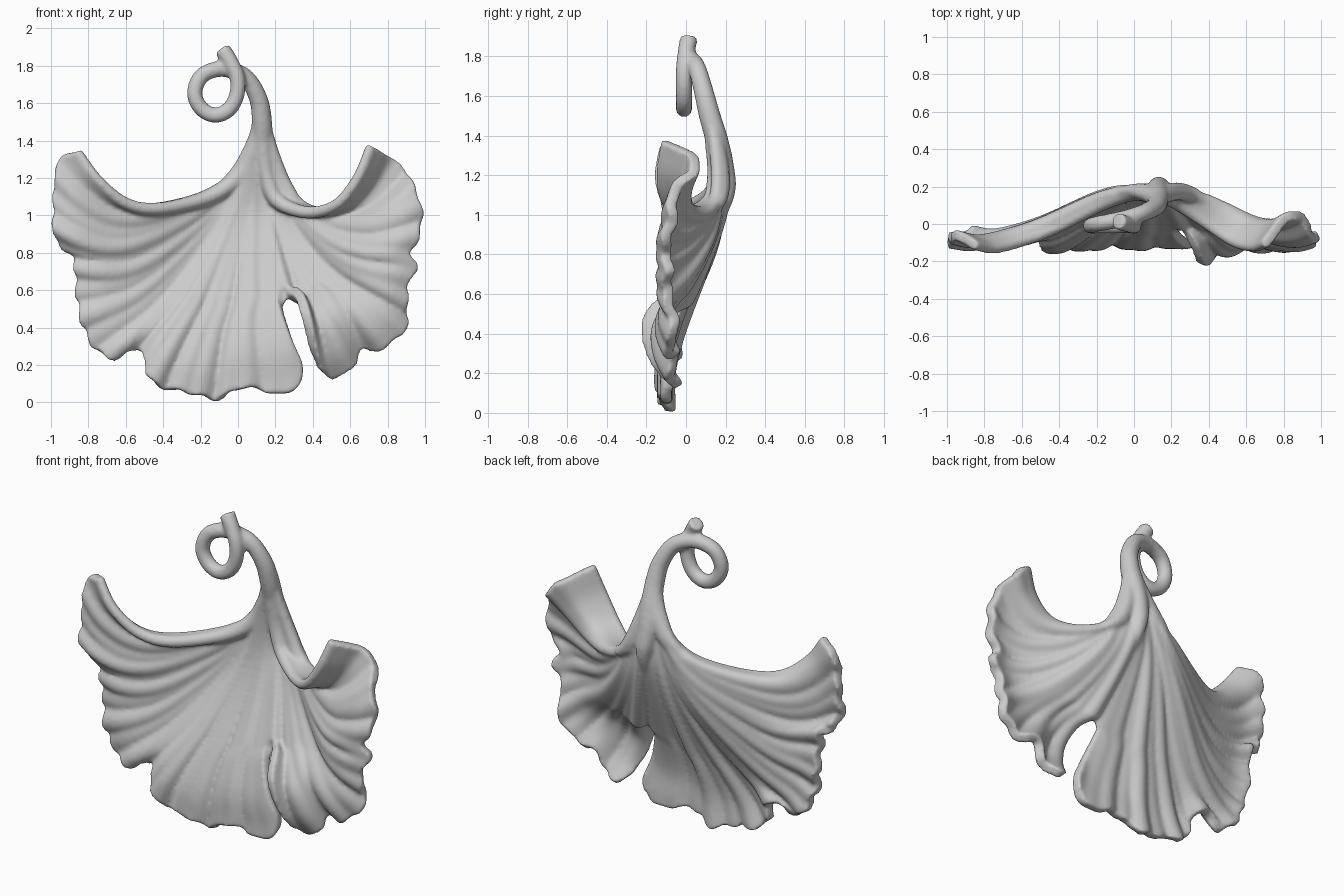
import bpy, bmesh, math
from mathutils import Vector

if "Cube" in bpy.data.objects:
    bpy.data.objects.remove(bpy.data.objects["Cube"])


def spline(pts, n):
    """Catmull-Rom through pts, resampled to n+1 points evenly spaced by length."""
    p = [Vector(q) for q in pts]
    p = [2 * p[0] - p[1]] + p + [2 * p[-1] - p[-2]]
    dense = []
    for i in range(1, len(p) - 2):
        a, b, c, d = p[i - 1:i + 3]
        for k in range(16):
            t = k / 16
            dense.append(0.5 * (2 * b + (c - a) * t + (2 * a - 5 * b + 4 * c - d) * t * t
                                + (3 * b - a - 3 * c + d) * t ** 3))
    dense.append(p[-2])
    acc = [0.0]
    for a, b in zip(dense, dense[1:]):
        acc.append(acc[-1] + (b - a).length)
    out, j = [], 0
    for i in range(n + 1):
        s = acc[-1] * i / n
        while j < len(acc) - 2 and acc[j + 1] < s:
            j += 1
        f = (s - acc[j]) / max(acc[j + 1] - acc[j], 1e-9)
        out.append(dense[j].lerp(dense[j + 1], f))
    return out


def relaxed(pts, times):
    """Smoothed copy of a point row with fixed ends."""
    for _ in range(times):
        pts = [pts[0]] + [(a + b + c) / 3 for a, b, c in zip(pts, pts[1:], pts[2:])] + [pts[-1]]
    return pts


def lobe(bm, A, B, R, pleats):
    """Pleated patch between top edge A, inner edge B and rim R."""
    nu, nv = len(R) - 1, len(A) - 1
    soft = relaxed(B, 60)          # keeps the slit's kink local to the slit
    hub = Vector((.15, 0, 1.2))
    grid = []
    for i in range(nu + 1):
        u, row = i / nu, []
        win = min(1, 6 * u, 6 * (1 - u))
        out = Vector((R[i].x - hub.x, 0, R[i].z - hub.z))
        rim = R[i] + out * (win * .009 * math.sin(nu * u * .62))
        for j in range(nv + 1):
            v = j / nv
            base = A[0].lerp(B[0], u)
            corner = base.lerp(A[-1].lerp(B[-1], u), v)
            q = A[j].lerp(soft[j], u) + base.lerp(rim, v) - corner + (B[j] - soft[j]) * u ** 7
            for freq, amp, ph in pleats:
                q.y += win * v ** 1.2 * amp * math.sin(2 * math.pi * freq * u + ph)
            row.append(bm.verts.new(q))
        grid.append(row)
    for i in range(nu):
        for j in range(nv):
            bm.faces.new((grid[i][j], grid[i + 1][j], grid[i + 1][j + 1], grid[i][j + 1]))


def tube(name, pts, radii, n):
    """Round tapered tube along a smooth path."""
    path = spline(pts, n)
    cu = bpy.data.curves.new(name, 'CURVE')
    cu.dimensions = '3D'
    cu.bevel_depth, cu.bevel_resolution, cu.use_fill_caps = 1.0, 5, True
    s = cu.splines.new('POLY')
    s.points.add(n)
    for i, q in enumerate(path):
        s.points[i].co = (*q, 1)
        f = i / n * (len(radii) - 1)
        k = min(int(f), len(radii) - 2)
        s.points[i].radius = radii[k] + (radii[k + 1] - radii[k]) * (f - k)
    ob = bpy.data.objects.new(name, cu)
    bpy.context.collection.objects.link(ob)
    return ob


# Guide curves of the blade
left_top = [(.12, .11, 1.56), (.1, .15, 1.4), (.01, .17, 1.22), (-.15, .12, 1.1), (-.42, -.02, 1.035),
            (-.6, -.09, 1.065), (-.75, -.13, 1.19), (-.86, -.11, 1.34)]
right_top = [(.135, .11, 1.56), (.135, .14, 1.36), (.16, .15, 1.19), (.22, .12, 1.07), (.38, .01, 1.015),
             (.53, -.09, 1.06), (.64, -.12, 1.2), (.71, -.1, 1.37)]
seam = [(.127, .11, 1.56), (.12, .17, 1.3), (.14, .19, 1.1), (.19, .11, .88), (.26, -.02, .6)]
slit_left = [(.26, -.02, .6), (.23, -.05, .53), (.285, -.1, .35), (.345, -.09, .2), (.34, -.09, .12)]
slit_right = [(.26, -.02, .6), (.32, -.12, .585), (.36, -.215, .47), (.395, -.19, .3), (.43, -.1, .18)]
left_rim = [(-.86, -.11, 1.34), (-.95, -.06, 1.31), (-.98, -.07, 1.18), (-.98, -.09, .9),
            (-.88, -.03, .79), (-.86, -.06, .55), (-.81, -.06, .36), (-.7, -.06, .24), (-.53, -.07, .29),
            (-.47, -.12, .12), (-.37, -.1, .07), (-.25, -.11, .05), (-.12, -.11, .015), (.03, -.1, .08),
            (.2, -.1, .045), (.29, -.1, .06), (.34, -.09, .12)]
right_rim = [(.43, -.1, .18), (.5, -.04, .135), (.6, -.07, .18), (.65, -.06, .28), (.79, -.07, .3),
             (.9, -.07, .42), (.9, -.08, .6), (.955, -.1, .73), (.92, -.09, .8), (.98, -.08, .93),
             (.965, -.06, 1.1), (.9, .03, 1.23), (.81, .03, 1.31), (.71, -.1, 1.37)]

# Leaf blade: two pleated lobes joined along the seam
NV = 44
seam_pts = spline(seam, 28)
bm = bmesh.new()
lobe(bm, spline(left_top, NV), seam_pts + spline(slit_left, NV - 28)[1:], spline(left_rim, 180),
     [(9, .014, .5), (19, .009, 1.0), (5, .010, 2.0)])
lobe(bm, spline(right_top, NV), seam_pts + spline(slit_right, NV - 28)[1:],
     spline(right_rim, 110)[::-1], [(6, .013, 2.5), (13, .008, .3)])
bmesh.ops.remove_doubles(bm, verts=bm.verts, dist=.0008)
bmesh.ops.recalc_face_normals(bm, faces=bm.faces)
me = bpy.data.meshes.new("ginkgo_leaf")
bm.to_mesh(me)
bm.free()
leaf = bpy.data.objects.new("ginkgo_leaf", me)
bpy.context.collection.objects.link(leaf)
sol = leaf.modifiers.new("thickness", 'SOLIDIFY')
sol.thickness, sol.offset = .056, 0

# Rolled top edges and curled stem
parts = [leaf,
         tube("left_edge", left_top, [.04, .05, .045, .037, .034, .03, .027], 60),
         tube("right_edge", right_top, [.04, .045, .045, .036, .032, .03, .027], 60),
         tube("curled_stem", [(.16, .15, .92), (.14, .2, 1.1), (.125, .185, 1.25), (.128, .155, 1.38),
                              (.128, .12, 1.5), (.11, .09, 1.62), (.05, .06, 1.73), (-.03, .035, 1.775),
                              (-.12, .015, 1.78), (-.2, .0, 1.74), (-.232, -.01, 1.65), (-.195, -.01, 1.57),
                              (-.12, -.01, 1.535), (-.045, -.01, 1.57), (-.005, -.01, 1.65),
                              (-.005, -.01, 1.74), (-.04, .0, 1.82), (-.085, .015, 1.89)],
              [.012, .035, .055, .058, .058, .055, .05, .046, .044, .043, .042, .042, .042, .042, .042, .046],
              160)]
bpy.ops.object.select_all(action='DESELECT')
for ob in parts:
    ob.select_set(True)
bpy.context.view_layer.objects.active = leaf
bpy.ops.object.convert(target='MESH')
bpy.ops.object.join()

# Fuse the parts into one soft cast form
leaf = bpy.context.view_layer.objects.active
leaf.name = "ginkgo_leaf"
rm = leaf.modifiers.new("fuse", 'REMESH')
rm.mode, rm.voxel_size, rm.use_smooth_shade = 'VOXEL', .011, True
sm = leaf.modifiers.new("soften", 'SMOOTH')
sm.factor, sm.iterations = .5, 8
bpy.ops.object.convert(target='MESH')
bpy.ops.object.shade_smooth()
